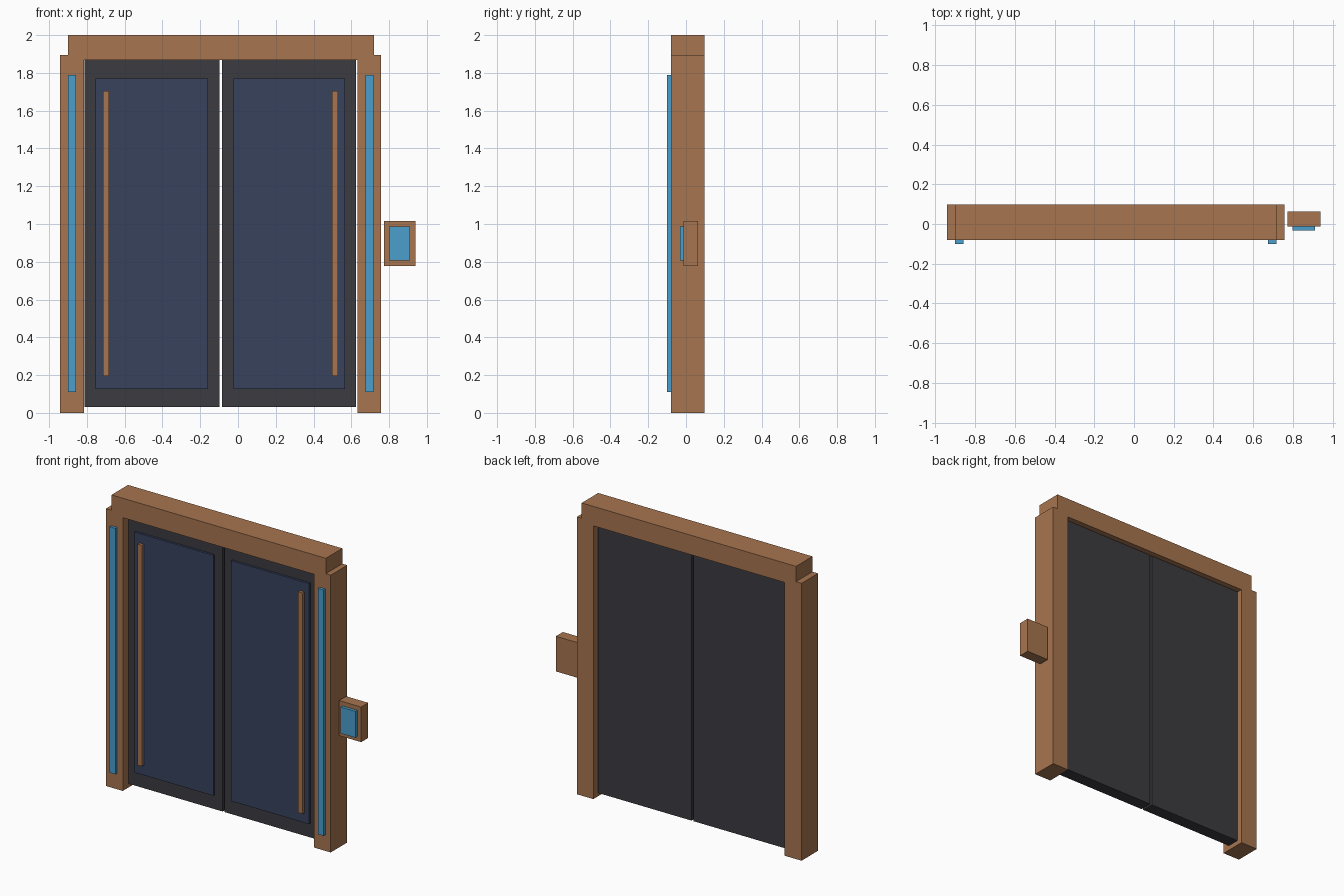
import bpy
from mathutils import Vector

cube = bpy.data.objects.get("Cube")
if cube:
    bpy.data.objects.remove(cube, do_unlink=True)


def material(name, colour):
    mat = bpy.data.materials.new(name)
    mat.use_nodes = True
    mat.diffuse_color = (*colour, 1)
    bsdf = next(n for n in mat.node_tree.nodes if n.type == "BSDF_PRINCIPLED")
    bsdf.inputs["Base Color"].default_value = (*colour, 1)
    bsdf.inputs["Roughness"].default_value = 0.6
    return mat


bronze = material("bronze_brown", (0.386, 0.178, 0.08))
charcoal = material("charcoal", (0.045, 0.043, 0.051))
navy = material("navy_glass", (0.038, 0.054, 0.107))
blue = material("light_blue", (0.069, 0.342, 0.61))


def box(name, mat, x, y, z):
    """Box spanning the given (low, high) range on each axis."""
    low, high = Vector((x[0], y[0], z[0])), Vector((x[1], y[1], z[1]))
    bpy.ops.mesh.primitive_cube_add(size=1)
    obj = bpy.context.object
    obj.name = obj.data.name = name
    size, centre = high - low, (low + high) / 2
    for v in obj.data.vertices:
        v.co = v.co * size + centre
    obj.data.materials.append(mat)
    return obj


# Depth layers, front to back
FRAME = (-0.08, 0.098)
DOOR = (-0.025, 0.06)
GLASS = (-0.04, DOOR[0])
HANDLE = (-0.06, GLASS[0])
LIGHT = (-0.1, FRAME[0])

# Frame
box("header", bronze, (-0.9, 0.72), FRAME, (1.867, 2))

sides = {
    "right": dict(post=(-0.942, -0.815), light=(-0.9, -0.857), door=(-0.812, -0.098),
                  glass=(-0.754, -0.159), handle=(-0.716, -0.683)),
    "left": dict(post=(0.632, 0.757), light=(0.674, 0.717), door=(-0.084, 0.625),
                 glass=(-0.024, 0.566), handle=(0.497, 0.53)),
}

# Posts, light strips and door leaves
for side, x in sides.items():
    box(side + "_post", bronze, x["post"], FRAME, (0, 1.895))
    box(side + "_light_strip", blue, x["light"], LIGHT, (0.11, 1.79))
    box(side + "_door", charcoal, x["door"], DOOR, (0.03, 1.867))
    box(side + "_glass", navy, x["glass"], GLASS, (0.127, 1.77))
    box(side + "_handle", bronze, x["handle"], HANDLE, (0.195, 1.705))

# Control panel beside the door
box("control_panel", bronze, (0.773, 0.94), (-0.013, 0.063), (0.777, 1.017))
box("control_screen", blue, (0.799, 0.911), (-0.033, -0.013), (0.807, 0.987))
